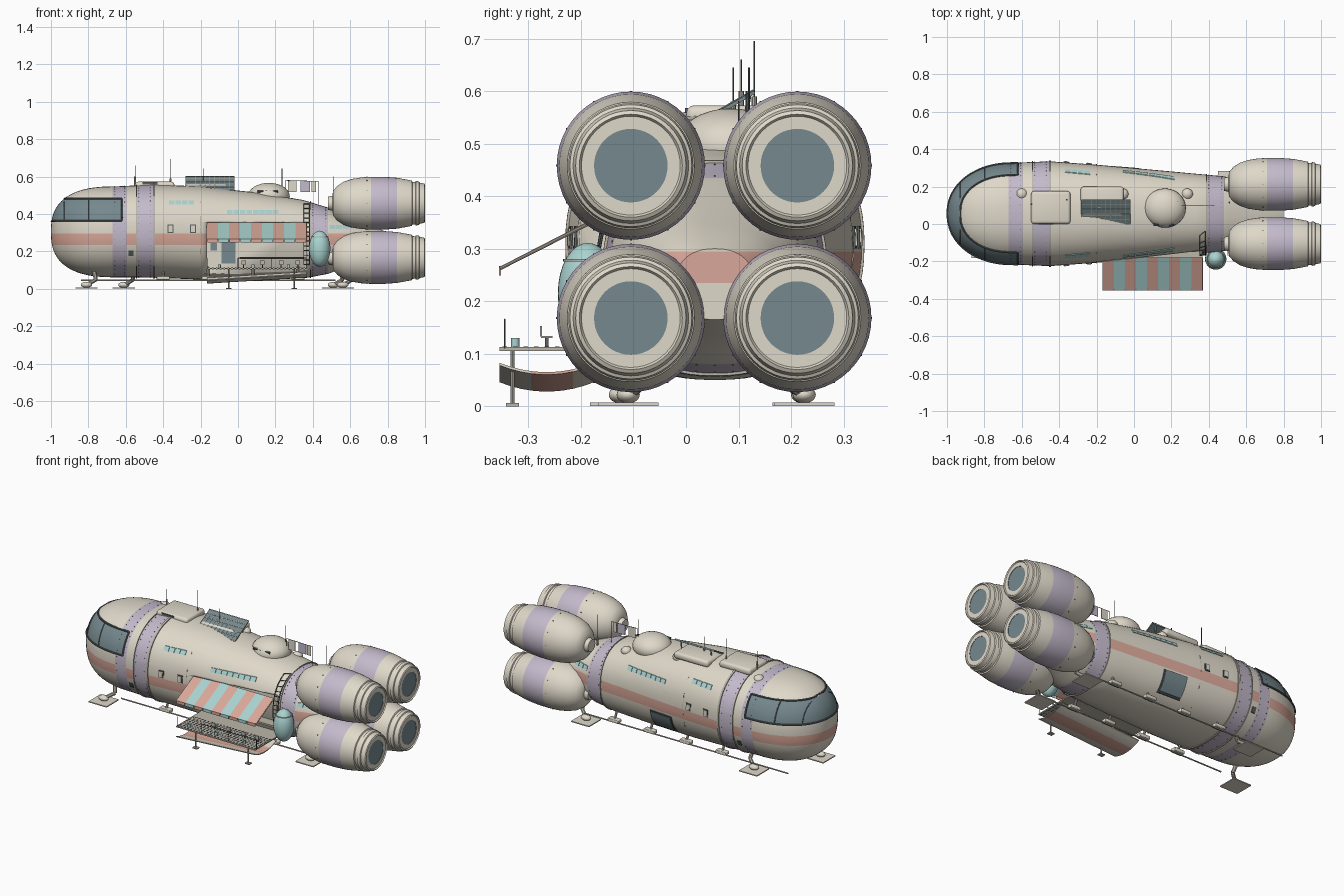
import bpy, bmesh, math
from mathutils import Vector, Matrix

if "Cube" in bpy.data.objects:
    bpy.data.objects.remove(bpy.data.objects["Cube"])

def make_mat(name, rgb):
    m = bpy.data.materials.new(name)
    m.use_nodes = True
    m.diffuse_color = (*rgb, 1)
    m.node_tree.nodes["Principled BSDF"].inputs["Base Color"].default_value = (*rgb, 1)
    return m

MATS = [make_mat("cream", (.74, .69, .59)), make_mat("lilac", (.55, .49, .60)),
        make_mat("salmon", (.70, .39, .32)), make_mat("pale_teal", (.40, .65, .63)),
        make_mat("slate_glass", (.18, .25, .27)), make_mat("dark_metal", (.10, .115, .12)),
        make_mat("warm_grey", (.50, .47, .40))]
CREAM, LILAC, SALMON, TEAL, SLATE, DARK, GREY = range(7)
CY = .055            # centre line of the hull

def finish(name, bm, rule=CREAM, smooth=True):
    bmesh.ops.recalc_face_normals(bm, faces=bm.faces)
    for f in bm.faces:
        f.material_index = rule(f.calc_center_median()) if callable(rule) else rule
    me = bpy.data.meshes.new(name)
    bm.to_mesh(me)
    bm.free()
    for m in MATS:
        me.materials.append(m)
    if smooth:
        me.shade_smooth()
        me.set_sharp_from_angle(angle=math.radians(35))
    ob = bpy.data.objects.new(name, me)
    bpy.context.scene.collection.objects.link(ob)
    return ob

def loft(rings):
    """closed skin through a row of cross-sections"""
    bm = bmesh.new()
    vr = [[bm.verts.new(p) for p in r] for r in rings]
    n = len(vr[0])
    for a, b in zip(vr, vr[1:]):
        for i in range(n):
            bm.faces.new((a[i], a[(i + 1) % n], b[(i + 1) % n], b[i]))
    bm.faces.new(vr[0])
    bm.faces.new(vr[-1])
    return bm

def box(name, c, s, mat, rx=0, bevel=0):
    bm = bmesh.new()
    m = Matrix.Translation(c) @ Matrix.Rotation(rx, 4, 'X') @ Matrix.Diagonal((*s, 1))
    bmesh.ops.create_cube(bm, size=1, matrix=m)
    if bevel:
        bmesh.ops.bevel(bm, geom=bm.edges[:], offset=bevel, segments=3, affect='EDGES', profile=.5)
    return finish(name, bm, mat)

def dots(name, points, size, mat):
    bm = bmesh.new()
    for p in points:
        bmesh.ops.create_cube(bm, size=size, matrix=Matrix.Translation(p))
    return finish(name, bm, mat, False)

def ball(name, c, r, mat):
    bm = bmesh.new()
    bmesh.ops.create_uvsphere(bm, u_segments=32, v_segments=16, radius=1,
                              matrix=Matrix.Translation(c) @ Matrix.Diagonal((*r, 1)))
    return finish(name, bm, mat)

def rods(name, paths, r, mat, sides=8):
    bm = bmesh.new()
    for pts in paths:
        for a, b in zip(pts, pts[1:]):
            a, b = Vector(a), Vector(b)
            rot = (b - a).to_track_quat('Z', 'Y').to_matrix().to_4x4()
            bmesh.ops.create_cone(bm, cap_ends=True, segments=sides, radius1=r, radius2=r,
                                  depth=(b - a).length, matrix=Matrix.Translation((a + b) / 2) @ rot)
    return finish(name, bm, mat)

# Hull shape: x, half width, top, bottom
STATIONS = [(-.65, .272, .548, .062), (-.45, .28, .558, .06), (-.2, .262, .548, .05),
            (.1, .235, .515, .05), (.35, .212, .475, .056), (.48, .2, .435, .08),
            (.6, .17, .385, .125), (.75, .11, .325, .155), (.8, .075, .3, .165)]
N = 2.3

def dims(x):
    """half width, half height and mid height of the hull at x"""
    s = (1, 1)
    if x < -.65:
        t = min((-.65 - x) / .35, .9999)
        s = ((1 - t ** 2.1) ** (1 / 2.1), (1 - t ** 2.6) ** (1 / 2.6))
        x = -.65
    for a, b in zip(STATIONS, STATIONS[1:]):
        if x <= b[0] + 1e-6:
            k = (x - a[0]) / (b[0] - a[0])
            w, top, bot = (p + (q - p) * k for p, q in zip(a[1:], b[1:]))
            return w * s[0], (top - bot) / 2 * s[1], (top + bot) / 2

def section(x, grow=0, n=72):
    w, h, zc = dims(x)
    def pw(v):
        return math.copysign(abs(v) ** (2 / N), v)
    angles = [math.tau * i / n for i in range(n)]
    return [(x, CY + (w + grow) * pw(math.cos(a)), zc + (h + grow) * pw(math.sin(a))) for a in angles]

def wall(x, z, side, off=0):
    """point on the hull side at x and z"""
    w, h, zc = dims(x)
    k = min(abs(z - zc) / h, 1)
    return (x, CY + side * (w * (1 - k ** N) ** (1 / N) + off), z)

def patch(name, x0, x1, z0, z1, side, mat, off=.004):
    """thin plate that follows the hull side"""
    rings = []
    for i in range(5):
        x = x0 + (x1 - x0) * i / 4
        zs = [z0 + (z1 - z0) * j / 4 for j in range(5)]
        rings.append([wall(x, z, side, off) for z in zs] + [wall(x, z, side, -.004) for z in zs[::-1]])
    return finish(name, loft(rings), mat)

# Hull with painted bands and wrap-around cockpit glass
BANDS = [(-.67, -.595), (-.54, -.455), (.39, .48)]
xs = [-.65 - .35 * math.sin(math.pi / 2 * i / 22) for i in range(22)] + [-.9995]
xs += [-.62, -.2] + [v for b in BANDS for v in b] + [-.6 + .05 * i for i in range(1, 29)]
bm = loft([section(x) for x in sorted(set(round(x, 4) for x in xs))])
for z in (.235, .295, .365, .478):
    bmesh.ops.bisect_plane(bm, geom=bm.verts[:] + bm.edges[:] + bm.faces[:], dist=1e-5,
                           plane_co=(0, 0, z), plane_no=(0, 0, 1))

def hull_paint(c):
    if c.x < -.62 and .365 < c.z < .478:
        return SLATE
    if any(a < c.x < b for a, b in BANDS):
        return LILAC
    return SALMON if .235 < c.z < .295 else CREAM

hull = finish("hull", bm, hull_paint)
cutter = box("porch_cutter", (.1, -.23, .22), (.53, .28, .27), CREAM)
cutter.hide_render = True
mod = hull.modifiers.new("porch_opening", 'BOOLEAN')
mod.operation, mod.object, mod.solver = 'DIFFERENCE', cutter, 'EXACT'
bpy.context.view_layer.objects.active = hull
bpy.ops.object.modifier_apply(modifier=mod.name)
bpy.data.objects.remove(cutter)

# Raised seams and rivets round the hull
for x, w in ((-.455, .012), (-.545, .004), (.385, .004)):
    finish("hull_seam", loft([section(x), section(x, .005), section(x + w, .005), section(x + w)]), GREY)
dots("hull_rivets", [p for x in (-.66, -.605, -.53, -.47, .4, .47) for p in section(x, 0, 48)], .003, DARK)

# Cockpit window frame
paths = []
for z in (.362, .482):
    side = {s: [] for s in (-1, 1)}
    for i in range(41):
        x = -.62 - .379 * math.sin(math.pi / 2 * i / 40)
        if abs(z - dims(x)[2]) < dims(x)[1]:
            for s in side:
                side[s].append(wall(x, z, s, .002))
    paths.append(side[-1] + side[1][::-1])
for s in (-1, 1):
    paths.append([wall(-.62, .362 + .12 * j / 6, s, .001) for j in range(7)])
rods("cockpit_frame", paths, .0055, DARK)
rods("cockpit_mullions", [[wall(x, .362 + .12 * j / 6, s) for j in range(7)]
                          for x in (-.8, -.93) for s in (-1, 1)], .003, DARK)

# Side windows, lamps and panels
for s in (-1, 1):
    for x in (-.36, -.24):
        patch("porthole_frame", x - .016, x + .016, .3, .343, s, DARK)
        patch("porthole", x - .011, x + .011, .305, .338, s, CREAM, .007)
    for x0, n, z in ((-.37, 4, .45), (-.06, 8, .4), (.49, 3, .32)):
        for i in range(n):
            patch("side_lamp", x0 + i * .035, x0 + i * .035 + .031, z, z + .022, s, TEAL)
    patch("wall_seam", -.203, -.199, .1, .47, s, GREY, .003)
    patch("lower_hatch", -.585, -.56, .175, .205, s, DARK)
patch("rear_window_frame", -.115, .035, .108, .222, 1, DARK, .006)
patch("rear_window", -.108, .028, .114, .216, 1, SLATE, .009)

# Engines
PROFILE = [(.482, 0), (.482, .035), (.505, .04), (.508, .066), (.53, .092), (.565, .115), (.61, .13),
           (.66, .138), (.71, .141), (.78, .141), (.85, .136), (.9, .127), (.93, .121), (.933, .114),
           (.948, .113), (.951, .119), (.968, .116), (.971, .11), (.996, .105), (1, .098),
           (.994, .094), (.994, .07), (.992, .07), (.992, 0)]
for y in (-.105, .212):
    for z in (.458, .168):
        turn = [(math.cos(math.tau * i / 48), math.sin(math.tau * i / 48)) for i in range(48)]
        rings = [[(x, y + max(r, .0005) * c, z + max(r, .0005) * s) for c, s in turn] for x, r in PROFILE]
        def engine_paint(c):
            if .71 < c.x < .85:
                return LILAC
            return SLATE if c.x > .95 and math.hypot(c.y - y, c.z - z) < .071 else CREAM
        finish("engine", loft(rings), engine_paint)
        dots("engine_rivets", [(.69, y + .14 * c, z + .14 * s) for c, s in turn[::4]], .004, DARK)

# Roof equipment
box("roof_hatch", (-.445, .088, .553), (.21, .175, .04), CREAM, 0, .015)
box("hatch_vent", (-.47, .001, .563), (.08, .006, .01), DARK)
box("roof_locker", (-.17, .12, .54), (.23, .16, .04), CREAM, 0, .015)
tilt = math.atan2(.075, .13)
box("solar_panel", (-.15, .065, .561), (.26, .15, .008), SLATE, tilt)
lines = [[(-.28 + .26 * i / 10, 0, .528), (-.28 + .26 * i / 10, .13, .603)] for i in range(11)]
lines += [[(-.28, .13 * k, .528 + .075 * k), (-.02, .13 * k, .528 + .075 * k)] for k in (0, .2, .4, .6, .8, 1)]
rods("solar_grid", lines, .0014, GREY, 6)
rods("solar_struts", [[(x, .11, .53), (x, .12, .59)] for x in (-.25, -.05)], .004, GREY)
ball("roof_dome", (.165, .085, .495), (.112, .105, .072), CREAM)
for x in (.12, .16, .2):
    box("dome_window", (x, -.003, .521), (.03, .01, .013), DARK, .5)
for x, z in ((-.6, .525), (-.06, .515), (.285, .46)):
    ball("sensor_dome", (x, .16, z), (.03, .03, .026), CREAM)
MASTS = [(-.55, .105, .54, .66), (-.36, .13, .53, .695), (-.185, .09, .52, .645), (.235, .12, .47, .645), (.51, .115, .4, .6)]
rods("antennas", [[(x, y, a), (x, y, b)] for x, y, a, b in MASTS], .0017, DARK)
rods("antenna_bases", [[(x, y, a), (x, y, a + .06)] for x, y, a, b in MASTS], .005, GREY)

# Washing line
rods("washing_line", [[(.255, .1, .46), (.255, .1, .58), (.43, .1, .575), (.43, .1, .43)]], .0015, DARK)
for x, w, m in ((.29, .045, CREAM), (.36, .05, LILAC), (.405, .025, CREAM)):
    box("hanging_cloth", (x, .1, .548), (w, .003, .06), m)

# Porch: awning, deck, lowered wall panel and furniture
X0, W, STRIPES = -.165, .53, 9
for i in range(STRIPES):
    x, w, m = X0 + W * (i + .5) / STRIPES, W / STRIPES, (SALMON, TEAL)[i % 2]
    box("awning_stripe", (x, -.266, .309), (w, .196, .004), m, math.atan2(.09, .175))
    box("awning_valance", (x, -.354, .258), (w * .92, .003, .018), m)
rods("awning_arms", [[(x, -.354, .262), (x, -.18, .35)] for x in (X0, X0 + W)], .003, GREY)
box("deck", (.1, -.225, .109), (W, .26, .007), GREY)
dots("deck_holes", [(X0 + W * (i + .5) / 26, -.345 + .02 * j, .1095) for i in range(26) for j in range(8)], .009, DARK)
for x in (-.05, .3):
    rods("deck_leg", [[(x, -.33, .006), (x, -.33, .107)]], .004, GREY)
    box("deck_foot", (x, -.33, .003), (.03, .025, .006), GREY)
rows = []
for i in range(11):
    y = -.355 + .2 * i / 10
    z = .028 + 2.2 * (y + .265) ** 2
    rows.append([(X0, y, z), (X0 + W, y, z + .032), (X0 + W, y, z + .037), (X0, y, z + .005)])
finish("lowered_panel", loft(rows), lambda c: SALMON if -.295 < c.y < -.215 else CREAM)
rods("deck_rail", [[(x, -.345, .11), (x, -.345, .165)] for x in (X0, 0, .18, X0 + W)] +
     [[(0, -.345, .165), (X0 + W, -.345, .165)]], .0018, DARK)
box("porch_door", (-.05, -.092, .2), (.075, .008, .13), SLATE)
box("porch_shelf", (.18, -.12, .165), (.34, .06, .01), GREY)
box("porch_poster", (-.13, -.092, .225), (.035, .008, .04), SLATE)
for x in (.03, .13, .23, .32):
    box("chair_seat", (x, -.265, .132), (.024, .022, .004), GREY)
    box("chair_back", (x, -.276, .143), (.024, .003, .02), GREY)
    box("chair_leg", (x, -.265, .121), (.006, .006, .02), DARK)
for x in (-.1, .08, .27):
    rods("barrel_stool", [[(x, -.325, .112), (x, -.325, .13)]], .008, TEAL, 16)

# Ladder up the side
zs = [.13 + .025 * i for i in range(14)]
paths = [[wall(x, z, -1, .012) for z in zs] for x in (.352, .382)]
rods("ladder", paths + [[a, b] for a, b in zip(*paths)], .0025, DARK, 6)

# Water tank
ball("water_tank", (.437, -.187, .215), (.057, .057, .096), TEAL)
rods("tank_collar", [[(.437, -.187, .276), (.437, -.187, .28)]], .047, GREY, 32)
rods("tank_bracket", [[(.437, -.19, .215), (.437, -.1, .215)]], .012, GREY)

# Landing feet, skid rails and pads
for x, y in ((-.81, -.125), (-.61, .222), (.56, -.11), (.51, .225)):
    box("foot_plate", (x, y, .004), (.12, .115, .006), CREAM)
    ball("foot_joint", (x, y, .022), (.03, .022, .016), CREAM)
    rods("foot_leg", [[(x, y, .02), (x + .05, y + (CY - y) * .2, .05), (x + .03, y + (CY - y) * .4, .14)]], .011, GREY)
for s, x0 in ((-1, -.7), (1, -.84)):
    y = CY + s * .17
    rods("skid_rail", [[(x0, y, .045), (.52, y, .045)]], .004, GREY)
    for x in (-.4, -.16, .08, .32):
        box("rail_pad", (x, y, .058), (.07, .035, .02), CREAM, 0, .004)
        rods("pad_strut", [[(x, y, .055), (x, CY + s * .14, .12)]], .007, GREY)
